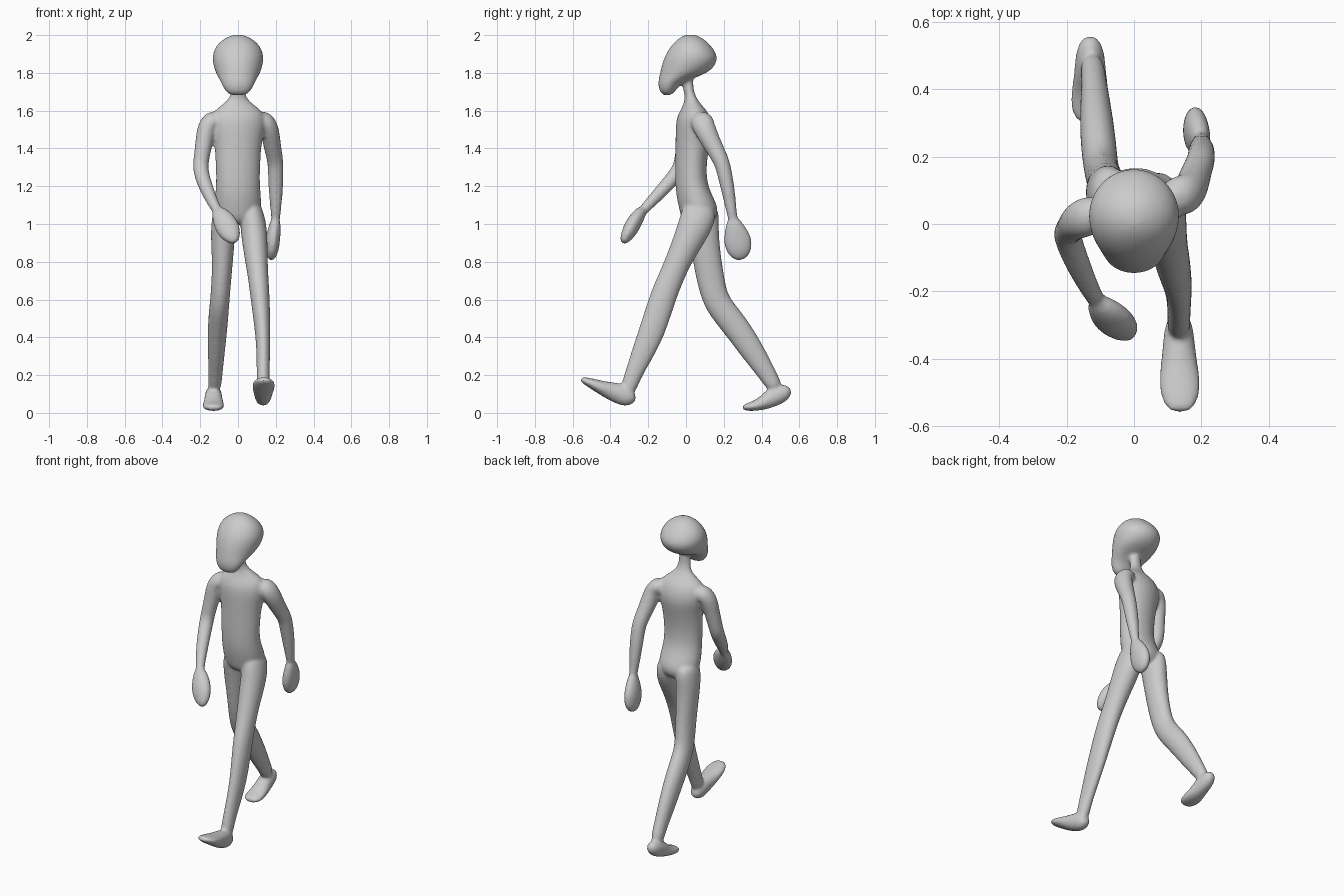
import bpy, bmesh, math
from mathutils import Vector

bm = bmesh.new()
SIDES = 20


def loft(stations, wide=(1, 0, 0), axis=None):
    """Skin elliptical rings (x, y, z, half width, half depth) into a closed tube."""
    pts = [Vector(s[:3]) for s in stations]
    rings = []
    for i, s in enumerate(stations):
        t = Vector(axis) if axis else pts[min(i + 1, len(pts) - 1)] - pts[max(i - 1, 0)]
        t.normalize()
        w = Vector(wide)
        w = (w - t * w.dot(t)).normalized()
        d = t.cross(w)
        ring = []
        for k in range(SIDES):
            a = 2 * math.pi * k / SIDES
            ring.append(bm.verts.new(pts[i] + w * math.cos(a) * s[3] + d * math.sin(a) * s[4]))
        rings.append(ring)
    for a, b in zip(rings, rings[1:]):
        for k in range(SIDES):
            n = (k + 1) % SIDES
            bm.faces.new((a[k], a[n], b[n], b[k]))
    for ring, shift in ((rings[0], 0), (rings[-1], 0)):
        c = bm.verts.new(sum((v.co for v in ring), Vector()) / SIDES)
        for k in range(SIDES):
            bm.faces.new((c, ring[k], ring[(k + 1) % SIDES]))


def slices(rows, wide=(1, 0, 0)):
    """Horizontal slices given as (z, front y, back y, half width)."""
    loft([(0, (f + b) / 2, z, w, (b - f) / 2) for z, f, b, w in rows], wide, (0, 0, 1))


# head
slices([(1.682, -.12, -.08, .04), (1.70, -.141, -.058, .067), (1.74, -.148, -.03, .087),
        (1.77, -.145, .035, .102), (1.80, -.139, .118, .119), (1.84, -.13, .157, .132),
        (1.88, -.117, .17, .138), (1.92, -.097, .153, .13), (1.96, -.066, .118, .104),
        (1.99, -.03, .08, .06), (2.002, 0, .045, .02)])

# torso and neck, shoulders turned slightly
slices([(1.0, 0, .12, .05), (1.03, -.025, .16, .105), (1.08, -.037, .175, .128),
        (1.15, -.052, .14, .123), (1.22, -.057, .11, .117), (1.32, -.057, .108, .12),
        (1.42, -.055, .125, .125), (1.50, -.055, .142, .145), (1.56, -.05, .13, .148),
        (1.60, -.03, .11, .13), (1.635, -.012, .078, .08), (1.67, -.004, .053, .042),
        (1.72, -.018, .037, .036), (1.80, -.02, .04, .036)], (1, .15, 0))

# forward arm and hand
loft([(-.10, .035, 1.55, .055, .05), (-.145, .02, 1.545, .06, .055), (-.168, .01, 1.51, .056, .052),
      (-.18, -.005, 1.43, .046, .046), (-.195, -.02, 1.34, .042, .042),
      (-.2, -.035, 1.28, .042, .042), (-.167, -.12, 1.185, .038, .038),
      (-.115, -.225, 1.075, .026, .026), (-.09, -.25, 1.045, .025, .025)], (0, 1, .2))
loft([(-.115, -.225, 1.08, .026, .024), (-.09, -.252, 1.045, .053, .037),
      (-.06, -.285, .99, .067, .043), (-.035, -.312, .94, .056, .036),
      (-.014, -.335, .903, .022, .018)], (.86, .1, .45))

# rear arm and hand
loft([(.10, .075, 1.55, .055, .05), (.145, .085, 1.545, .062, .055), (.167, .095, 1.51, .06, .052),
      (.18, .14, 1.42, .05, .047), (.197, .185, 1.34, .043, .043),
      (.2, .2, 1.29, .041, .042), (.2, .225, 1.17, .036, .039),
      (.2, .245, 1.04, .026, .024), (.197, .255, 1.0, .025, .023)], (0, 1, .2))
loft([(.2, .245, 1.035, .026, .022), (.195, .257, .985, .052, .033), (.184, .272, .92, .077, .04),
      (.18, .283, .86, .07, .036), (.176, .292, .825, .045, .024), (.174, .296, .812, .02, .012)],
     (0, 1, .2))

# forward leg and foot
loft([(.07, .075, 1.10, .05, .075), (.075, .068, 1.05, .062, .095), (.084, .04, .97, .073, .09),
      (.095, -.03, .83, .062, .069), (.108, -.082, .71, .054, .068),
      (.116, -.12, .62, .052, .071), (.132, -.18, .43, .041, .071),
      (.134, -.232, .31, .036, .06), (.133, -.285, .19, .034, .045),
      (.133, -.31, .11, .036, .042)])
loft([(.134, -.268, .085, .025, .025), (.133, -.3, .08, .043, .053), (.133, -.36, .105, .048, .057),
      (.134, -.42, .122, .056, .043), (.136, -.48, .148, .064, .031),
      (.137, -.53, .168, .053, .021), (.137, -.556, .18, .03, .012)])

# rear leg and foot
loft([(-.07, .08, 1.10, .05, .075), (-.075, .083, 1.05, .062, .095), (-.08, .093, .95, .067, .08),
      (-.082, .113, .8, .055, .076), (-.09, .137, .67, .052, .074),
      (-.098, .165, .575, .052, .071), (-.108, .26, .465, .054, .073),
      (-.115, .36, .315, .045, .064), (-.12, .44, .19, .036, .046),
      (-.125, .475, .13, .037, .042)])
loft([(-.13, .552, .125, .02, .022), (-.13, .52, .108, .042, .048), (-.13, .46, .085, .047, .054),
      (-.13, .41, .052, .053, .038), (-.13, .36, .036, .062, .027),
      (-.13, .32, .03, .052, .02), (-.13, .3, .028, .03, .012)])

bmesh.ops.recalc_face_normals(bm, faces=bm.faces)
mesh = bpy.data.meshes.new("walking_figure")
bm.to_mesh(mesh)
bm.free()
figure = bpy.data.objects.new("walking_figure", mesh)
bpy.context.collection.objects.link(figure)

# fuse the parts into one smooth skin
figure.modifiers.new("round", 'SUBSURF').levels = 2
figure.modifiers["round"].render_levels = 2
fuse = figure.modifiers.new("fuse", 'REMESH')
fuse.mode = 'VOXEL'
fuse.voxel_size = .009
fuse.use_smooth_shade = True
relax = figure.modifiers.new("relax", 'SMOOTH')
relax.factor = .5
relax.iterations = 6
